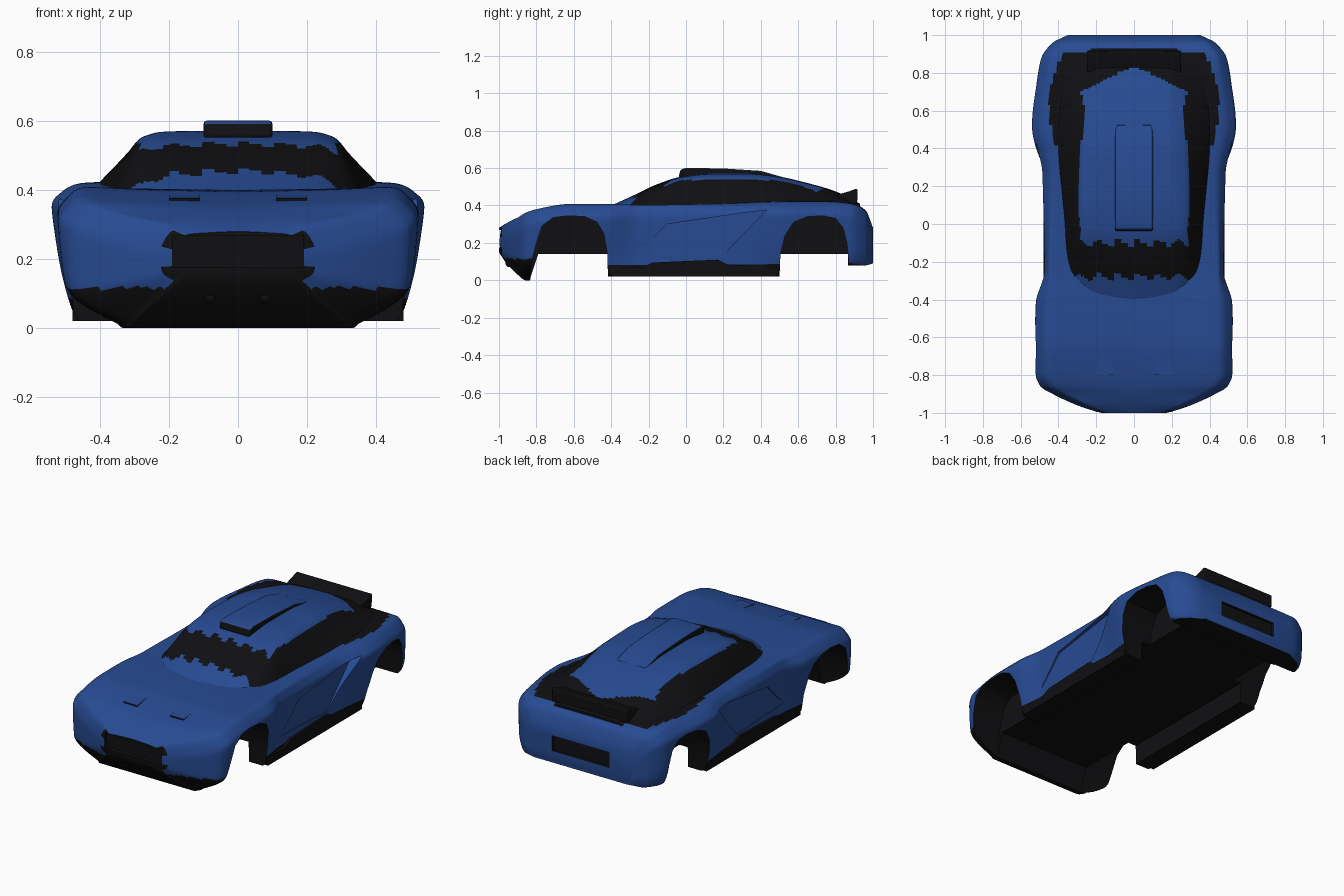
import bpy, bmesh, math

if "Cube" in bpy.data.objects:
    bpy.data.objects.remove(bpy.data.objects["Cube"])

def material(name, rgb):
    m = bpy.data.materials.new(name)
    m.diffuse_color = (*rgb, 1)
    m.use_nodes = True
    m.node_tree.nodes["Principled BSDF"].inputs["Base Color"].default_value = m.diffuse_color
    return m

MATS = [material("blue_paint", (0.02, 0.07, 0.29)), material("black_trim", (0.005, 0.005, 0.006))]

def smooth_sample(ts, vals, t):
    """Monotone cubic interpolation of the tuples vals at the keys ts."""
    n = len(ts)
    i = max(k for k in range(n - 1) if k == 0 or ts[k] <= t)
    h = ts[i + 1] - ts[i]
    u = min(1, (t - ts[i]) / h)
    out = []
    for c in range(len(vals[0])):
        d = [(vals[k + 1][c] - vals[k][c]) / (ts[k + 1] - ts[k]) for k in range(n - 1)]
        def tangent(k):
            if k == 0: return d[0]
            if k == n - 1: return d[-1]
            a, b = d[k - 1], d[k]
            return 2 * a * b / (a + b) if a * b > 0 else 0
        a, b = vals[i][c], vals[i + 1][c]
        out.append(a * (1 + 2 * u) * (1 - u) ** 2 + h * tangent(i) * u * (1 - u) ** 2
                   + b * u * u * (3 - 2 * u) + h * tangent(i + 1) * u * u * (u - 1))
    return out

def finish(bm, name, paint=None, angle=35):
    bmesh.ops.recalc_face_normals(bm, faces=bm.faces)
    bm.normal_update()
    for f in bm.faces:
        f.material_index = int(paint(f.calc_center_median(), f.normal)) if paint else 1
    me = bpy.data.meshes.new(name)
    bm.to_mesh(me)
    bm.free()
    for m in MATS:
        me.materials.append(m)
    ob = bpy.data.objects.new(name, me)
    bpy.context.collection.objects.link(ob)
    smooth(ob, angle)
    return ob

def smooth(ob, angle=35):
    bpy.ops.object.select_all(action='DESELECT')
    ob.select_set(True)
    bpy.context.view_layer.objects.active = ob
    bpy.ops.object.shade_smooth_by_angle(angle=math.radians(angle))

def loft(name, rows, section, paint, steps=130, sub=7, bow=lambda x, y: y):
    """Sweep a mirrored half section along y."""
    bm, rings = bmesh.new(), []
    ys = [r[0] for r in rows]
    samples = sorted(set(ys + [ys[0] + (ys[-1] - ys[0]) * k / steps for k in range(1, steps)]))
    for y in samples:
        pts = section(*smooth_sample(ys, [r[1:] for r in rows], y))
        ks = list(range(len(pts)))
        half = [smooth_sample(ks, pts, k / sub) for k in range((len(pts) - 1) * sub + 1)]
        half[0][0] = half[-1][0] = 0
        full = half + [[-x, z] for x, z in half[-2:0:-1]]
        rings.append([bm.verts.new((x, bow(x, y), z)) for x, z in full])
    for a, b in zip(rings, rings[1:]):
        for i in range(len(a)):
            j = (i + 1) % len(a)
            bm.faces.new((a[i], a[j], b[j], b[i]))
    bm.faces.new(rings[0])
    bm.faces.new(rings[-1])
    return finish(bm, name, paint)

def prism(name, profile, x0, x1, paint=None, mirror=False):
    """Extrude a (y, z) profile along x."""
    bm = bmesh.new()
    for s in ((1, -1) if mirror else (1,)):
        a = [bm.verts.new((s * x0, y, z)) for y, z in profile]
        b = [bm.verts.new((s * x1, y, z)) for y, z in profile]
        bm.faces.new(a)
        bm.faces.new(b)
        for i in range(len(a)):
            j = (i + 1) % len(a)
            bm.faces.new((a[i], a[j], b[j], b[i]))
    return finish(bm, name, paint)

def rect(y0, y1, z0, z1):
    return [(y0, z0), (y1, z0), (y1, z1), (y0, z1)]

def cut(ob, cutter):
    cutter.hide_render = True
    mod = ob.modifiers.new("cut", 'BOOLEAN')
    mod.operation, mod.object, mod.solver = 'DIFFERENCE', cutter, 'EXACT'
    bpy.context.view_layer.objects.active = ob
    bpy.ops.object.modifier_apply(modifier=mod.name)
    bpy.data.objects.remove(cutter)

# Lower body: y, bottom x, bottom z, lower x, widest x, widest z, shoulder x, shoulder z, centre z
body_rows = [
    (-1.0, .16, .15, .17, .18, .20, .15, .27, .28),
    (-.96, .23, .09, .29, .30, .22, .23, .305, .305),
    (-.90, .30, .03, .42, .43, .25, .35, .335, .335),
    (-.86, .33, .0, .485, .495, .28, .41, .36, .35),
    (-.80, .37, .0, .50, .52, .30, .44, .38, .365),
    (-.62, .46, .01, .50, .525, .32, .44, .408, .395),
    (-.42, .47, .02, .49, .52, .33, .44, .408, .40),
    (-.25, .46, .02, .465, .475, .33, .44, .403, .40),
    (.25, .46, .02, .47, .485, .34, .42, .41, .42),
    (.52, .47, .02, .51, .54, .35, .45, .42, .43),
    (.75, .47, .05, .50, .515, .34, .43, .42, .43),
    (.88, .46, .08, .485, .49, .33, .42, .41, .415),
    (.96, .41, .08, .43, .43, .29, .37, .37, .375),
    (1.0, .32, .09, .35, .35, .21, .31, .28, .28)]

def body_section(xb, zb, xl, xw, zw, xs, zs, zc):
    return [(0, zb), (xb * .95, zb), (xb, zb + .012), (xl, zb + .4 * (zw - zb)), (xw, zw),
            (xw - .3 * (xw - xs), zw + .6 * (zs - zw)), (xs, zs), (xs * .55, zs * .4 + zc * .6), (0, zc)]

def body_paint(c, n):
    x = abs(c.x)
    if n.z < -.7: return True
    if c.y < -.8: return c.z < .115 or (x < .2 and c.z < .275 and c.y < -.95)
    if c.y < .52 and c.z < .085: return True
    return n.z > .6 and .3 < c.y < .91 and x < .45 - .9 * (c.y - .62) ** 2

body = loft("car_body", body_rows, body_section, body_paint)

# Wheel arches, underfloor, grille, plate and door recesses
front_arch = [(-.84, -.1), (-.825, .1), (-.80, .2), (-.77, .29), (-.71, .335), (-.63, .345), (-.54, .34),
              (-.475, .31), (-.44, .25), (-.42, .14), (-.415, -.1)]
rear_arch = [(.495, -.1), (.505, .14), (.53, .24), (.575, .31), (.65, .34), (.73, .345), (.80, .33),
             (.84, .28), (.86, .2), (.87, .1), (.875, -.1)]
for arch in (front_arch, rear_arch):
    cut(body, prism("arch_cutter", arch, .31, .7, mirror=True))
cut(body, prism("floor_cutter", [(-.85, -.1), (.865, -.1), (.865, .14), (-.79, .14), (-.83, .02)], -.365, .365))
cut(body, prism("grille_cutter", rect(-1.1, -.975, .175, .268), -.19, .19))
cut(body, prism("plate_cutter", rect(.982, 1.1, .16, .25), -.19, .19))
cut(body, prism("door_cutter", [(-.26, .14), (.18, .12), (.25, .19), (.43, .375), (.3, .36), (-.1, .30)],
                .462, .7, lambda c, n: False, mirror=True))
smooth(body)

# Cabin: y, base x, roof edge x, roof z; the base widens into the rear haunches
cabin_rows = [(-.41, .36, .28, .395), (-.3, .37, .29, .445), (-.15, .375, .29, .515), (-.02, .38, .28, .555),
              (.15, .40, .275, .572), (.35, .43, .265, .571), (.5, .45, .255, .554), (.65, .455, .245, .52),
              (.8, .43, .24, .475), (.93, .38, .24, .41)]

def cabin_section(xb, xt, zt):
    edge = zt - .018
    mid = .38 + .55 * max(.003, edge - .38)
    return [(0, .37), (xb, .37), (xb, .372), (xb * .5 + xt * .5 + .002, mid), (xt, edge),
            (xt * .75, zt - .003), (0, zt)]

def cabin_paint(c, n):
    x = abs(c.x)
    if c.y > .84 - .5 * x: return True
    if x > .25 and abs(n.x) > .4: return c.y > -.3 and c.z < .535
    zig = .02 * math.sin(c.x * 60)
    return -.28 + zig < c.y < -.1 + zig

loft("cabin", cabin_rows, cabin_section, cabin_paint,
     bow=lambda x, y: y + (.08 * (x / .36) ** 2 * min(1, -y / .3) if y < 0 else 0))

# Roof scoop with a dark mouth
scoop = prism("roof_scoop", [(-.04, .55), (-.03, .592), (.0, .601), (.2, .598), (.4, .585), (.53, .548)],
              -.1, .1, lambda c, n: n.y < -.8 or (abs(n.x) > .7))
bev = scoop.modifiers.new("soft_edges", 'BEVEL')
bev.width, bev.segments = .01, 2

# Rear spoiler
spoiler = prism("rear_spoiler", [(.80, .455), (.87, .475), (.905, .488), (.918, .488), (.915, .41), (.89, .40)],
                -.25, .25)
bev = spoiler.modifiers.new("soft_edges", 'BEVEL')
bev.width, bev.segments = .006, 2

# Side skirts
prism("side_skirts", [(-.4, .02), (.49, .02), (.49, .075), (.22, .085), (.17, .11), (-.18, .095), (-.23, .07),
                      (-.4, .07)], .44, .48, mirror=True)

# Bonnet vents
prism("bonnet_vents", [(-.80, .355), (-.80, .376), (-.70, .388), (-.70, .36)], .11, .2,
      lambda c, n: n.y < -.7, mirror=True)

# Tow points in the front bumper
for s in (-1, 1):
    bm = bmesh.new()
    bmesh.ops.create_uvsphere(bm, u_segments=16, v_segments=8, radius=.02)
    bmesh.ops.translate(bm, verts=bm.verts, vec=(s * .08, -.945, .09))
    finish(bm, "tow_point")
